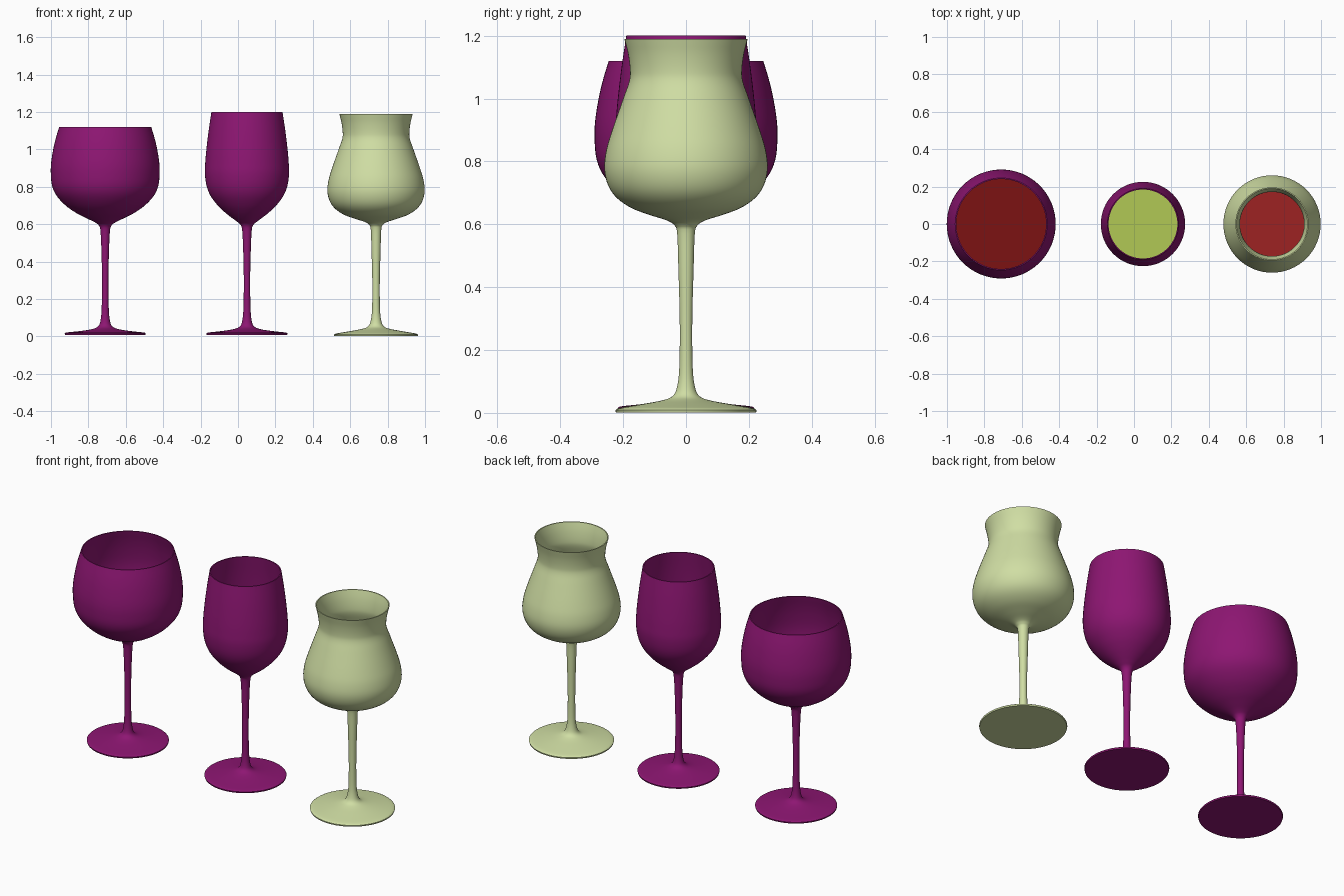
import bpy, bmesh, math
from mathutils import Vector

if "Cube" in bpy.data.objects:
    bpy.data.objects.remove(bpy.data.objects["Cube"])

SEG = 64
WALL = 0.006


def material(name, rgb):
    m = bpy.data.materials.new(name)
    m.diffuse_color = (*rgb, 1)
    m.use_nodes = True
    m.node_tree.nodes["Principled BSDF"].inputs["Base Color"].default_value = m.diffuse_color
    return m


def smooth_profile(pts, steps=4):
    """Catmull-Rom curve through the profile points."""
    p = [Vector(q) for q in pts]
    p = [2 * p[0] - p[1]] + p + [2 * p[-1] - p[-2]]
    out = []
    for a, b, c, d in zip(p, p[1:], p[2:], p[3:]):
        for i in range(steps):
            t = i / steps
            out.append(0.5 * (2 * b + (c - a) * t + (2 * a - 5 * b + 4 * c - d) * t * t
                              + (3 * b - a - 3 * c + d) * t ** 3))
    return out + [p[-2]]


def lathe(name, profile, x, mat):
    """Revolve an (r, z) profile; points on the axis become poles."""
    bm = bmesh.new()
    rings = []
    for r, z in profile:
        if r < 1e-5:
            rings.append([bm.verts.new((0, 0, z))] * SEG)
        else:
            rings.append([bm.verts.new((r * math.cos(2 * math.pi * k / SEG),
                                        r * math.sin(2 * math.pi * k / SEG), z))
                          for k in range(SEG)])
    for a, b in zip(rings, rings[1:]):
        for k in range(SEG):
            n = (k + 1) % SEG
            bm.faces.new(list(dict.fromkeys((a[k], a[n], b[n], b[k]))))
    bmesh.ops.recalc_face_normals(bm, faces=bm.faces)
    mesh = bpy.data.meshes.new(name)
    bm.to_mesh(mesh)
    bm.free()
    ob = bpy.data.objects.new(name, mesh)
    bpy.context.collection.objects.link(ob)
    ob.location.x = x
    mesh.materials.append(mat)
    bpy.ops.object.select_all(action='DESELECT')
    ob.select_set(True)
    bpy.context.view_layer.objects.active = ob
    bpy.ops.object.shade_smooth_by_angle(angle=math.radians(40))


def inset(curve, dist):
    """Offset the bowl part of the curve inwards."""
    out = []
    for i, p in enumerate(curve):
        t = (curve[min(i + 1, len(curve) - 1)] - curve[max(i - 1, 0)]).normalized()
        q = p + Vector((-t.y, t.x)) * dist
        if p.y > 0.6 and p.x > 0.05:
            out.append(q)
    return out


def glass(name, x, foot, bowl, level, glass_mat, drink_mat):
    curve = smooth_profile(foot + bowl)
    bottom = foot[0][1] - 0.008
    # Glass: foot, stem, outer bowl, rim, inner bowl
    inner = inset(curve, WALL)
    inner[-1].y = curve[-1].y
    floor = Vector((0, inner[0].y - 0.006))
    outline = [Vector((0, bottom)), Vector((foot[0][0] - 0.002, bottom))] + curve
    lathe(name + "_glass", outline + inner[::-1] + [floor], x, glass_mat)
    # Drink filling the bowl up to its level
    fill = [p for p in inset(curve, WALL + 0.001) if p.y < level]
    top = Vector((fill[-1].x, level))
    lathe(name + "_drink", [floor + Vector((0, 0.001))] + fill + [top, Vector((0, level))],
          x, drink_mat)


purple = material("purple_glass", (0.27, 0.008, 0.17))
pale = material("pale_green_glass", (0.63, 0.73, 0.37))
dark_red = material("dark_red_drink", (0.20, 0.006, 0.006))
lime = material("lime_drink", (0.44, 0.58, 0.09))
red = material("red_drink", (0.34, 0.016, 0.016))

# Foot and stem shared by the two purple glasses
purple_foot = [(0.217, 0.016), (0.205, 0.021), (0.14, 0.028), (0.075, 0.038), (0.04, 0.052),
               (0.026, 0.08), (0.019, 0.15), (0.017, 0.3), (0.02, 0.45), (0.025, 0.56)]
pale_foot = [(0.225, 0.009), (0.21, 0.016), (0.14, 0.028), (0.075, 0.04), (0.042, 0.054),
             (0.028, 0.085), (0.021, 0.15), (0.02, 0.3), (0.024, 0.45), (0.028, 0.57)]

wide = [(0.033, 0.592), (0.055, 0.61), (0.1, 0.632), (0.155, 0.66), (0.212, 0.70), (0.26, 0.752),
        (0.284, 0.805), (0.291, 0.87), (0.289, 0.93), (0.278, 1.0), (0.264, 1.06), (0.246, 1.12)]
tall = [(0.033, 0.595), (0.055, 0.615), (0.085, 0.637), (0.12, 0.665), (0.158, 0.702),
        (0.195, 0.752), (0.216, 0.805), (0.225, 0.87), (0.223, 0.93), (0.217, 1.0),
        (0.205, 1.1), (0.19, 1.2)]
tulip = [(0.037, 0.597), (0.06, 0.612), (0.11, 0.628), (0.17, 0.65), (0.218, 0.682), (0.247, 0.722),
         (0.26, 0.775), (0.254, 0.835), (0.235, 0.9), (0.2, 1.0), (0.181, 1.055), (0.178, 1.09),
         (0.184, 1.14), (0.196, 1.19)]

glass("wide", -0.71, purple_foot, wide, 0.84, purple, dark_red)
glass("tall", 0.048, purple_foot, tall, 0.86, purple, lime)
glass("tulip", 0.738, pale_foot, tulip, 0.82, pale, red)
